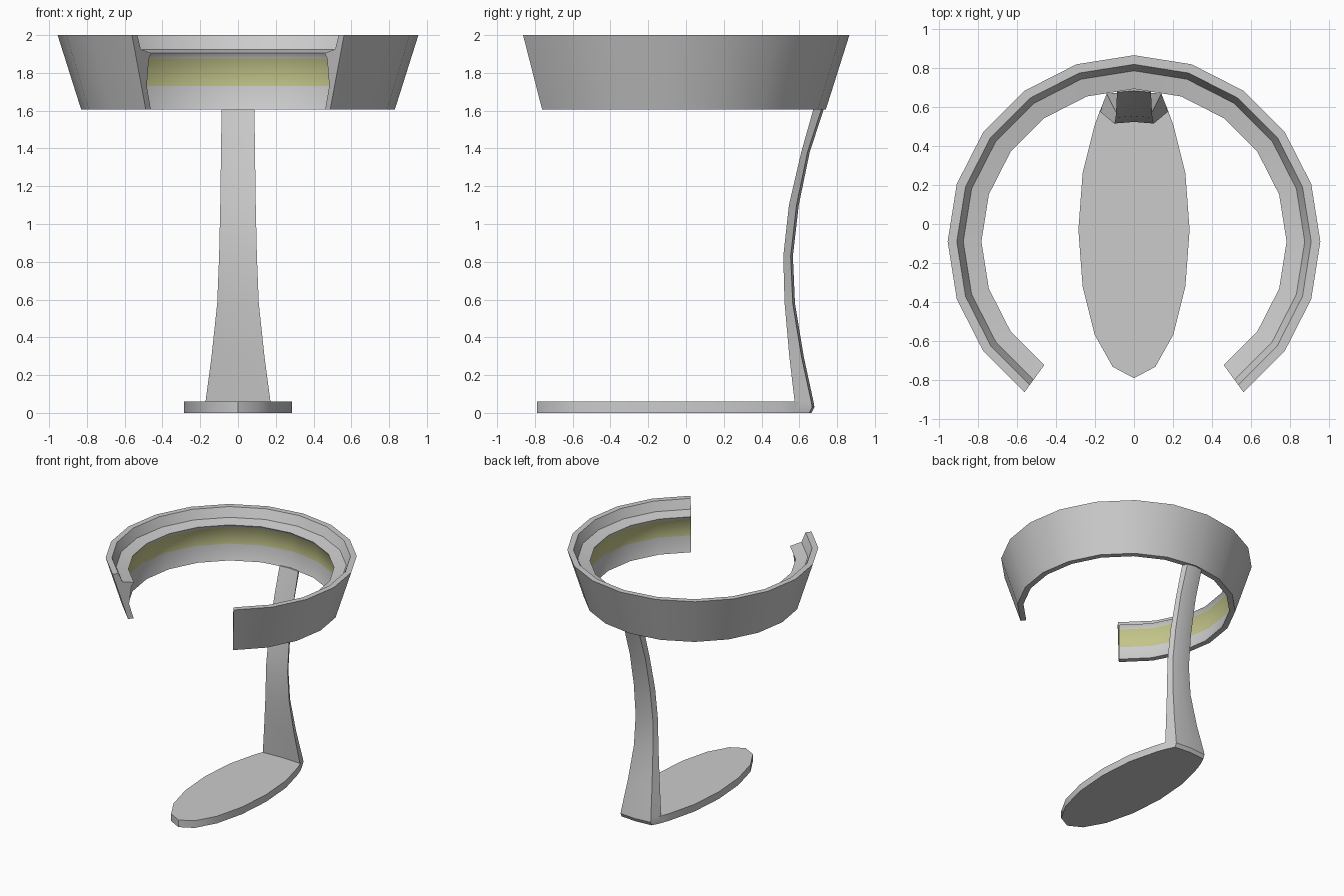
import bpy, bmesh, math

cube = bpy.data.objects.get("Cube")
if cube:
    bpy.data.objects.remove(cube, do_unlink=True)


def make_material(name, color):
    mat = bpy.data.materials.new(name)
    mat.use_nodes = True
    mat.diffuse_color = color
    mat.node_tree.nodes["Principled BSDF"].inputs["Base Color"].default_value = color
    return mat


grey = make_material("satin grey", (0.6, 0.6, 0.6, 1))
glow = make_material("pale yellow", (0.54, 0.55, 0.25, 1))


def loft(name, rings, angle, band=None):
    """Skin a row of closed cross-sections, cap both ends; band is the yellow side."""
    bm = bmesh.new()
    loops = [[bm.verts.new(p) for p in ring] for ring in rings]
    count = len(loops[0])
    for low, high in zip(loops, loops[1:]):
        for i in range(count):
            j = (i + 1) % count
            face = bm.faces.new((low[i], low[j], high[j], high[i]))
            face.material_index = int(i == band)
    bm.faces.new(loops[0][::-1])
    bm.faces.new(loops[-1])
    bmesh.ops.recalc_face_normals(bm, faces=bm.faces[:])
    mesh = bpy.data.meshes.new(name)
    bm.to_mesh(mesh)
    bm.free()
    mesh.materials.append(grey)
    if band is not None:
        mesh.materials.append(glow)
    obj = bpy.data.objects.new(name, mesh)
    bpy.context.collection.objects.link(obj)
    bpy.ops.object.select_all(action="DESELECT")
    obj.select_set(True)
    bpy.context.view_layer.objects.active = obj
    bpy.ops.object.shade_smooth_by_angle(angle=math.radians(angle))
    return obj


# Open flared ring: outer wall, foot, light strip, ledge and rim
profile = [(0.955, 2.0), (0.83, 1.605), (0.785, 1.605), (0.822, 1.73),
           (0.803, 1.875), (0.782, 1.905), (0.875, 1.925), (0.908, 2.0)]
ring_sections = []
for step in range(17):
    a = math.radians(-54 + 18 * step)
    ring_sections.append([(r * math.cos(a), r * math.sin(a) - 0.09, z) for r, z in profile])
loft("lamp_ring", ring_sections, 30, band=3)

# Oval base, cut short at the back to meet the stem
half = []
for step in range(11):
    a = math.radians(-90 + 22.5 * step)
    if step < 7:
        half.append((0.285 * math.cos(a), 0.76 * math.sin(a) - 0.03))
half += [(0.175, 0.58), (0.13, 0.65), (0, 0.66)]
outline = half + [(-x, y) for x, y in half[-2:0:-1]]
loft("base", [[(x, y, z) for x, y in outline] for z in (0, 0.06)], 35)

# Curved stem: height, front y, back y, half width
stations = [(0.0, 0.58, 0.665, 0.175), (0.03, 0.578, 0.68, 0.175), (0.06, 0.575, 0.675, 0.172),
            (0.3, 0.547, 0.623, 0.14), (0.58, 0.522, 0.577, 0.11), (0.83, 0.515, 0.566, 0.1),
            (1.1, 0.545, 0.597, 0.094), (1.38, 0.61, 0.655, 0.09), (1.61, 0.675, 0.73, 0.087)]
stem = []
for z, front, back, w in stations:
    side = back - 0.012
    stem.append([(-w, front, z), (0, front + 0.008, z), (w, front, z),
                 (w * 0.8, side, z), (0, back, z), (-w * 0.8, side, z)])
loft("stem", stem, 35)
